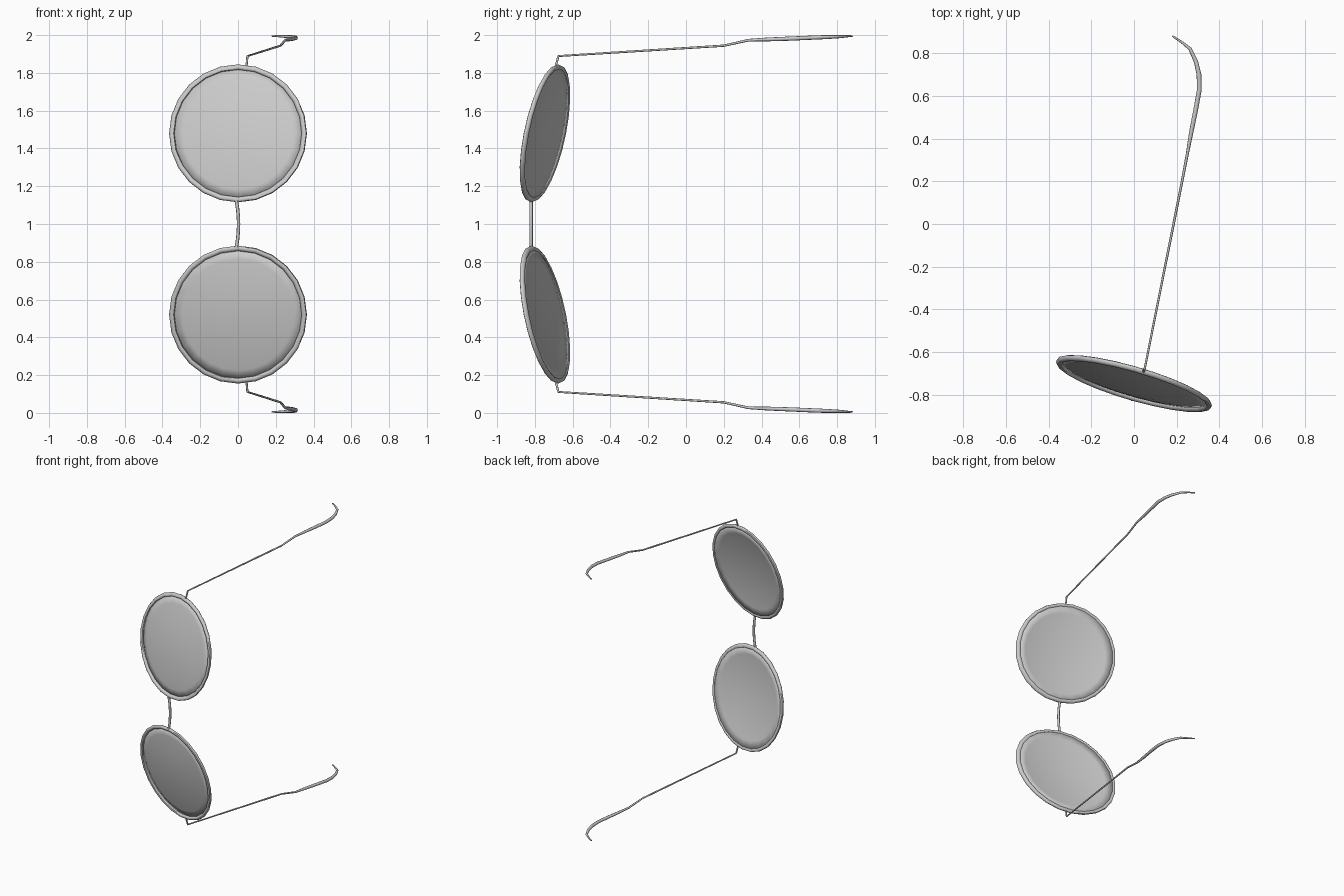
import bpy, bmesh
from math import sin, cos, pi

if "Cube" in bpy.data.objects:
    bpy.data.objects.remove(bpy.data.objects["Cube"])

CY, LZ = -0.747, 0.48            # lens centre: y, and height above the symmetry plane z = 1
SIDES = 24


def lens_point(x, z, out=0.0):
    """Place a lens-plane point, leaning it in y; 'out' pushes it to the front."""
    return (x, CY - 0.28 * x + 0.195 * z - out, LZ + z)


def finish(ob, mirror=True):
    if mirror:
        m = ob.modifiers.new("mirror", 'MIRROR')
        m.use_axis = (False, False, True)
        m.use_mirror_merge = False
    bpy.ops.object.select_all(action='DESELECT')
    ob.select_set(True)
    bpy.context.view_layer.objects.active = ob
    bpy.ops.object.shade_smooth_by_angle(angle=0.9)


def grid_object(name, rings, closed, cap_point=None):
    """Skin a list of vertex rings; closed joins the last ring to the first."""
    bm = bmesh.new()
    vs = [[bm.verts.new(p) for p in r] for r in rings]
    n = len(vs[0])
    for i in range(len(vs) if closed else len(vs) - 1):
        a, b = vs[i], vs[(i + 1) % len(vs)]
        for j in range(n):
            bm.faces.new((a[j], a[(j + 1) % n], b[(j + 1) % n], b[j]))
    if cap_point:
        c = bm.verts.new(cap_point)
        for j in range(n):
            bm.faces.new((vs[-1][j], vs[-1][(j + 1) % n], c))
    bmesh.ops.recalc_face_normals(bm, faces=bm.faces)
    me = bpy.data.meshes.new(name)
    bm.to_mesh(me)
    bm.free()
    ob = bpy.data.objects.new(name, me)
    ob.location = (0, 0, 1)
    bpy.context.collection.objects.link(ob)
    return ob


def wire(name, pts, mirror=True):
    """Round wire through (x, y, z, radius) points, z measured from the symmetry plane."""
    cu = bpy.data.curves.new(name, 'CURVE')
    cu.dimensions = '3D'
    cu.bevel_depth = 1.0
    cu.bevel_resolution = 2
    cu.use_fill_caps = True
    sp = cu.splines.new('POLY')
    sp.points.add(len(pts) - 1)
    for p, (x, y, z, r) in zip(sp.points, pts):
        p.co = (x, y, z, 1)
        p.radius = r
    ob = bpy.data.objects.new(name, cu)
    ob.location = (0, 0, 1)
    bpy.context.collection.objects.link(ob)
    bpy.ops.object.select_all(action='DESELECT')
    ob.select_set(True)
    bpy.context.view_layer.objects.active = ob
    bpy.ops.object.convert(target='MESH')
    finish(bpy.context.view_layer.objects.active, mirror)


angles = [2 * pi * i / SIDES for i in range(SIDES)]

# Rims: leaning rings with a round section
rim = []
for k in range(8):
    t = 2 * pi * k / 8
    r = 0.351 + 0.014 * cos(t)
    rim.append([lens_point(r * cos(a), r * sin(a), 0.014 * sin(t)) for a in angles])
finish(grid_object("rims", rim, True))

# Lenses: shallow domes bulging forward
R, BULGE = 0.347, 0.035
lens = []
for f in (1, 0.85, 0.7, 0.5, 0.3, 0.12):
    lens.append([lens_point(R * f * cos(a), R * f * sin(a), BULGE * (1 - f * f) - 0.004)
                 for a in angles])
lenses = grid_object("lenses", lens, False, lens_point(0, 0, BULGE - 0.004))
s = lenses.modifiers.new("thickness", 'SOLIDIFY')
s.thickness = 0.006
finish(lenses)

# Bridge: gently bowed wire between the rims
wire("bridge", [(-0.008 + 0.011 * (1 - (z / 0.12) ** 2), -0.82, z, 0.009)
                for z in (-0.125, -0.08, -0.04, 0, 0.04, 0.08, 0.125)], False)

# Hinges: short stubs from the rims to the temples
wire("hinges", [(0.045, -0.69, 0.835, 0.006), (0.05, -0.675, 0.89, 0.006)])

# Temples: straight arms with thicker hooked tips
wire("temples", [
    (0.05, -0.678, 0.889, 0.005), (0.225, 0.2, 0.944, 0.006), (0.25, 0.33, 0.973, 0.007),
    (0.268, 0.43, 0.977, 0.010), (0.29, 0.54, 0.981, 0.011), (0.306, 0.63, 0.985, 0.011),
    (0.304, 0.70, 0.988, 0.011), (0.290, 0.76, 0.990, 0.010), (0.262, 0.82, 0.992, 0.008),
    (0.225, 0.85, 0.994, 0.006), (0.18, 0.88, 0.995, 0.004)])
